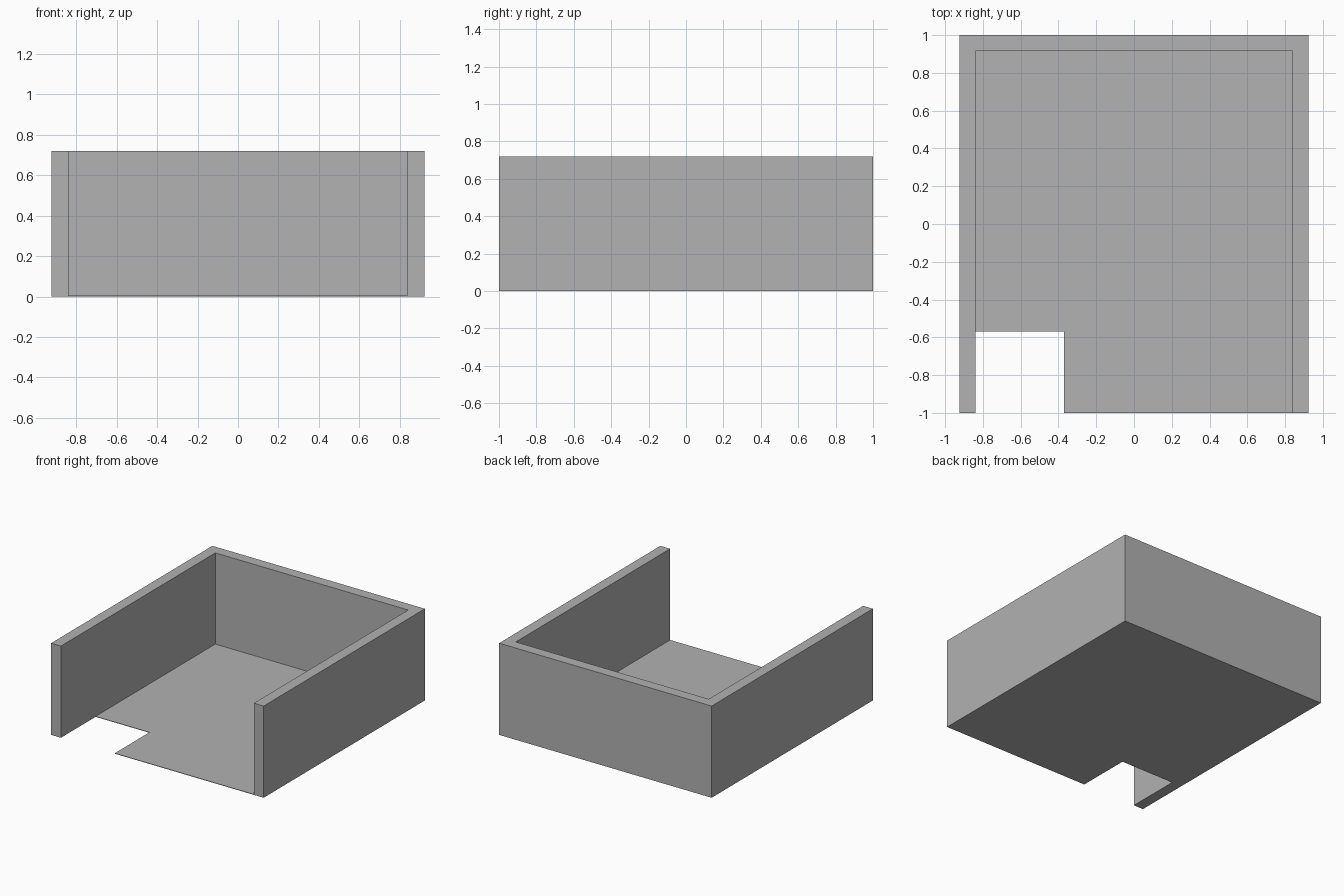
import bpy, bmesh

if "Cube" in bpy.data.objects:
    bpy.data.objects.remove(bpy.data.objects["Cube"])

W, D, H = 0.923, 1.0, 0.72      # half width, half depth, wall height
T = 0.085                       # wall thickness
IN = W - T                      # inner half width
FLOOR = 0.004                   # floor sheet thickness

grey = bpy.data.materials.new("grey")
grey.diffuse_color = (0.445, 0.445, 0.445, 1)
grey.use_nodes = True
grey.node_tree.nodes["Principled BSDF"].inputs["Base Color"].default_value = grey.diffuse_color


def prism(name, outline, height):
    """Extrude a flat outline upward from z = 0."""
    bm = bmesh.new()
    base = bm.faces.new([bm.verts.new((x, y, 0)) for x, y in outline])
    top = bmesh.ops.extrude_face_region(bm, geom=[base], use_keep_orig=True)
    verts = [v for v in top["geom"] if isinstance(v, bmesh.types.BMVert)]
    bmesh.ops.translate(bm, verts=verts, vec=(0, 0, height))
    bmesh.ops.recalc_face_normals(bm, faces=bm.faces)
    mesh = bpy.data.meshes.new(name)
    bm.to_mesh(mesh)
    bm.free()
    mesh.materials.append(grey)
    obj = bpy.data.objects.new(name, mesh)
    bpy.context.collection.objects.link(obj)
    return obj


# U-shaped wall, open at the front
prism("walls", [(-W, -D), (-IN, -D), (-IN, D - T), (IN, D - T),
                (IN, -D), (W, -D), (W, D), (-W, D)], H)

# Thin floor sheet with the front left corner notched out
prism("floor", [(-0.37, -D), (IN, -D), (IN, D - T), (-IN, D - T),
                (-IN, -0.57), (-0.37, -0.57)], FLOOR)
